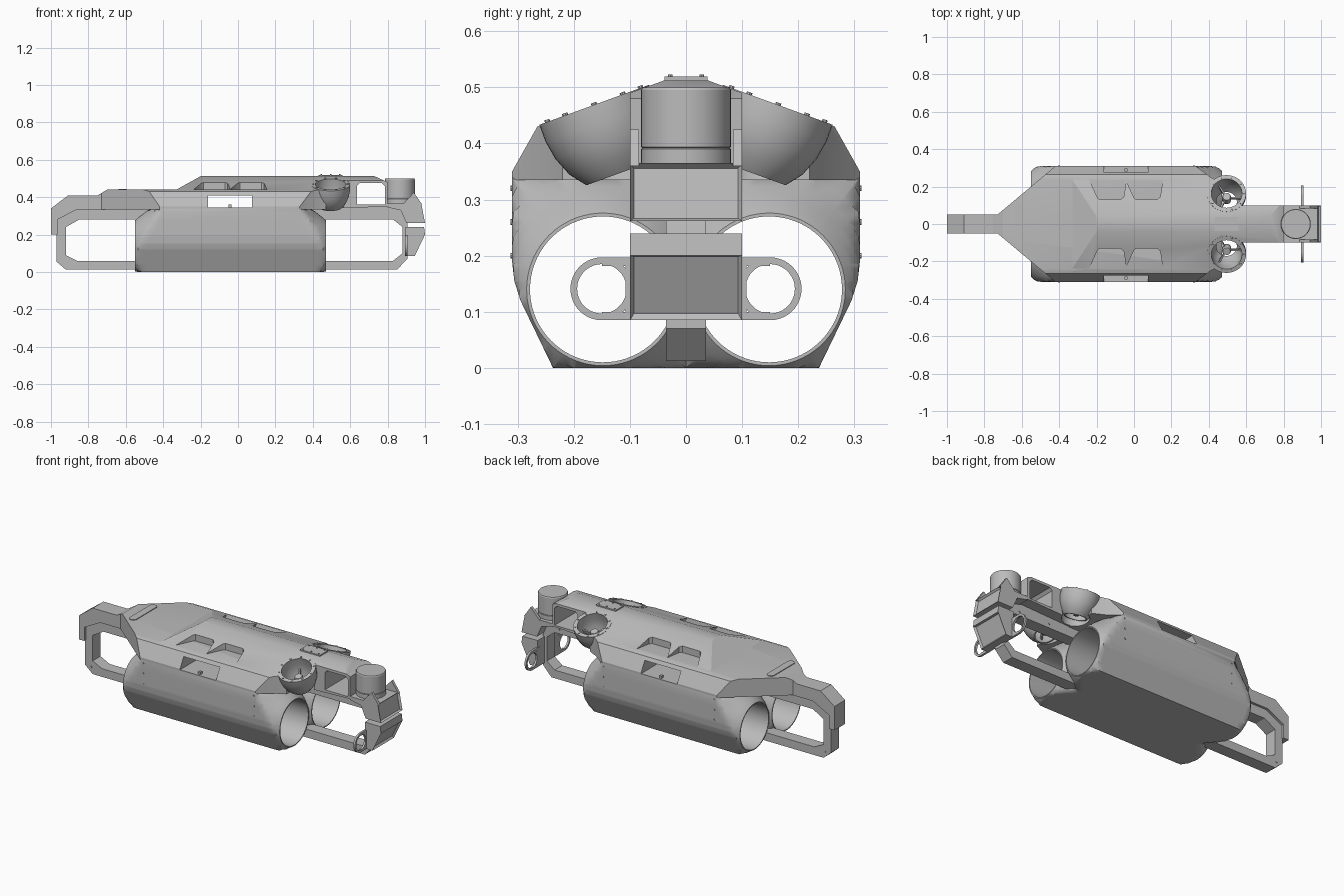
import bpy, bmesh, math
from mathutils import Matrix, Vector

if "Cube" in bpy.data.objects:
    bpy.data.objects.remove(bpy.data.objects["Cube"])

grey = bpy.data.materials.new("hull grey")
grey.use_nodes = True
grey.diffuse_color = (0.5, 0.5, 0.5, 1)
grey.node_tree.nodes["Principled BSDF"].inputs["Base Color"].default_value = (0.5, 0.5, 0.5, 1)


def finish(name, bm):
    bmesh.ops.recalc_face_normals(bm, faces=bm.faces)
    me = bpy.data.meshes.new(name)
    bm.to_mesh(me)
    bm.free()
    me.materials.append(grey)
    me.shade_smooth()
    me.set_sharp_from_angle(angle=0.5)
    ob = bpy.data.objects.new(name, me)
    bpy.context.collection.objects.link(ob)
    return ob


def prism_bm(pts, axis, lo, hi):
    """Extrude a 2D outline along an axis: y takes (x, z), z takes (x, y), x takes (y, z)."""
    place = {"x": lambda a, b, h: (h, a, b), "y": lambda a, b, h: (a, h, b),
             "z": lambda a, b, h: (a, b, h)}[axis]
    bm = bmesh.new()
    low, high = [[bm.verts.new(place(a, b, h)) for a, b in pts] for h in (lo, hi)]
    bm.faces.new(low)
    bm.faces.new(high)
    for i in range(len(pts)):
        j = (i + 1) % len(pts)
        bm.faces.new((low[i], low[j], high[j], high[i]))
    bmesh.ops.recalc_face_normals(bm, faces=bm.faces)
    return bm


def prism(name, pts, axis, lo, hi):
    return finish(name, prism_bm(pts, axis, lo, hi))


def box(name, x0, x1, y0, y1, z0, z1):
    return prism(name, [(x0, y0), (x1, y0), (x1, y1), (x0, y1)], "z", z0, z1)


def bridge(name, rings, closed=False):
    """Skin a list of equal rings of points, capped or joined end to end."""
    bm = bmesh.new()
    vs = [[bm.verts.new(p) for p in r] for r in rings]
    n = len(vs[0])
    for k in range(len(vs) if closed else len(vs) - 1):
        a, b = vs[k], vs[(k + 1) % len(vs)]
        for i in range(n):
            bm.faces.new((a[i], a[(i + 1) % n], b[(i + 1) % n], b[i]))
    if not closed:
        bm.faces.new(vs[0])
        bm.faces.new(vs[-1])
    return finish(name, bm)


def revolve(name, profile, mat, closed=False, n=40):
    turn = [2 * math.pi * i / n for i in range(n)]
    rings = [[mat @ Vector((r * math.cos(t), r * math.sin(t), h)) for t in turn] for r, h in profile]
    return bridge(name, rings, closed)


def slice_off(bm, co, no):
    bmesh.ops.bisect_plane(bm, geom=bm.verts[:] + bm.edges[:] + bm.faces[:],
                           plane_co=co, plane_no=no, clear_outer=True)
    bmesh.ops.holes_fill(bm, edges=[e for e in bm.edges if e.is_boundary], sides=0)


def carve(ob, cutters):
    for c in cutters:
        c.hide_render = True
        m = ob.modifiers.new("cut", "BOOLEAN")
        m.operation, m.solver, m.object = "DIFFERENCE", "EXACT", c
    bpy.context.view_layer.update()
    me = bpy.data.meshes.new_from_object(ob.evaluated_get(bpy.context.evaluated_depsgraph_get()))
    ob.modifiers.clear()
    ob.data = me
    me.shade_smooth()
    me.set_sharp_from_angle(angle=0.5)


def discard(obs):
    for c in obs:
        bpy.data.objects.remove(c)


# Lower hull: two open tunnels whose skins blend from round mouths to the hull section
CY, CZ, MOUTH, BORE = 0.148, 0.14, 0.136, 0.13
section = [(0, 0), (0.237, 0), (0.295, 0.12), (0.306, 0.155), (0.31, 0.19), (0.31, 0.34), (0, 0.34)]
angles = sorted([2 * math.pi * i / 72 + 0.01 for i in range(72)]
                + [math.atan2(z - CZ, y - CY) % (2 * math.pi) for y, z in section])


def reach(t):
    best = 9
    for (y0, z0), (y1, z1) in zip(section, section[1:] + section[:1]):
        ny, nz = z1 - z0, y0 - y1
        along = ny * math.cos(t) + nz * math.sin(t)
        if along > 1e-6:
            best = min(best, (ny * (y0 - CY) + nz * (z0 - CZ)) / along)
    return best


flare = [(0, MOUTH), (0.015, 0.15), (0.035, 0.165), (0.06, 0.185), (0.09, 0.21), (0.12, 0.24), (0.14, 0.4)]
stations = [(-0.55, BORE)] + [(-0.55 + d, r) for d, r in flare]
stations += [(0.47 - d, r) for d, r in reversed(flare)] + [(0.47, BORE)]
for side, label in ((1, "left"), (-1, "right")):
    rings = []
    for x, r in stations:
        radii = [r if r <= MOUTH else min(r, reach(t)) for t in angles]
        rings.append([(x, side * (CY + q * math.cos(t)), CZ + q * math.sin(t))
                      for q, t in zip(radii, angles)])
    bridge(label + "_tunnel_hull", rings, True)
    for x in (-0.40, 0.32):
        for k in range(5):
            bolt = Matrix.Translation((x, side * 0.309, 0.2 + 0.03 * k)) @ Matrix.Rotation(math.pi / 2, 4, "X")
            if k % 2 == 0:
                revolve(label + "_panel_bolt", [(0.005, -0.004), (0.005, 0.004)], bolt, n=8)

# Upper cowl: plan outline trimmed by sloping planes
half = [(-0.78, 0.05), (-0.73, 0.05), (-0.70, 0.075), (-0.42, 0.31), (0.33, 0.31), (0.41, 0.25), (0.47, 0.22)]
plan = half + [(x, -y) for x, y in reversed(half)]


def trimmed(z0, z1, planes):
    bm = prism_bm(plan, "z", z0, z1)
    for co, no in planes:
        slice_off(bm, co, no)
    return bm


shoulders = [((0, s * 0.31, 0.35), (0, s * 0.08, 0.045)) for s in (1, -1)]
slopes = [((0, s * 0.265, 0.43), (0, s * 0.082, 0.225)) for s in (1, -1)]
cowl = finish("cowl_base", trimmed(0.335, 0.44, shoulders + slopes + [((-0.70, 0, 0.44), (-0.03, 0, 0.05))]))
roof = finish("cowl_roof", trimmed(0.42, 0.512, shoulders + slopes + [((-0.33, 0, 0.44), (-0.072, 0, 0.13))]))

# Front neck with a see-through window
bm = prism_bm([(0.4, 0.512), (0.73, 0.512), (0.80, 0.48), (0.80, 0.35), (0.4, 0.335)], "y", -0.1, 0.1)
for co, no in slopes:
    slice_off(bm, co, no)
neck = finish("front_neck", bm)
window = prism("window_cutter", [(0.635, 0.36), (0.635, 0.46), (0.65, 0.475), (0.77, 0.475),
                                 (0.785, 0.46), (0.785, 0.36)], "y", -0.3, 0.3)

# Vertical thruster ducts, tilted with the roof slope
duct_cutters = []
for s, label in ((1, "left"), (-1, "right")):
    mat = Matrix.Translation((0.495, s * 0.163, 0.467)) @ Matrix.Rotation(-s * 0.349, 4, "X")
    revolve(label + "_duct", [(0.082, 0.002), (0.104, 0.002), (0.104, -0.03), (0.098, -0.065), (0.084, -0.1),
                              (0.062, -0.128), (0.055, -0.128), (0.075, -0.09), (0.082, -0.04)], mat, True)
    duct_cutters.append(revolve("duct_cutter", [(0.1, 0.1), (0.1, -0.04), (0.08, -0.1), (0.058, -0.2)], mat))
    revolve(label + "_duct_hub", [(0.02, -0.05), (0.024, -0.06), (0.024, -0.1), (0.014, -0.12)], mat, n=20)
    for k in range(3):
        blade = prism_bm([(0, -0.004), (0.08, -0.004), (0.08, 0.004), (0, 0.004)], "z", -0.085, -0.065)
        bmesh.ops.transform(blade, matrix=mat @ Matrix.Rotation(k * 2.094, 4, "Z"), verts=blade.verts)
        finish(label + "_duct_strut", blade)
    for k in range(10):
        stud = mat @ Matrix.Rotation(k * 0.628, 4, "Z") @ Matrix.Translation((0.093, 0, 0))
        revolve(label + "_duct_bolt", [(0.005, 0), (0.005, 0.006)], stud, n=8)

# Roof pockets and side grab openings
pockets = []
for s in (1, -1):
    for x in (0, 0.275):
        outline = [(-0.265, 0.30), (-0.245, 0.25), (-0.195, 0.14), (-0.185, 0.132), (-0.07, 0.132),
                   (-0.055, 0.145), (-0.03, 0.30)]
        if x:
            outline = [(0.04 - 0.265 - px - 0.03, py) for px, py in outline]
            outline = [(-0.265 - 0.03 - px, py) for px, py in [(a + 0.04, b) for a, b in outline]]
        pockets.append(prism("pocket_cutter", [(px + x, s * py) for px, py in outline], "z", 0.439, 0.6))
grab = box("grab_cutter", -0.16, 0.075, -0.4, 0.4, 0.345, 0.41)
carve(cowl, duct_cutters + [grab])
carve(roof, duct_cutters + pockets)
carve(neck, duct_cutters + [window])
discard(duct_cutters + pockets + [grab, window])
for s in (1, -1):
    box("grab_divider", -0.05, -0.035, s * 0.29 - 0.008, s * 0.29 + 0.008, 0.343, 0.36)

# Roof plates
box("service_plate", 0.43, 0.56, -0.038, 0.038, 0.511, 0.519)
for x in (0.445, 0.495, 0.545):
    for y in (-0.028, 0.028):
        revolve("plate_bolt", [(0.004, 0), (0.004, 0.005)], Matrix.Translation((x, y, 0.518)), n=8)
slot = [(-0.617 + 0.022 * math.cos(t), (0.09 if math.sin(t) > 0 else -0.09) + 0.022 * math.sin(t))
        for t in [math.pi * (k + 0.5) / 8 for k in range(16)]]
prism("rear_slot_plate", slot, "z", 0.438, 0.444)

# Carrying frames at both ends
prism("rear_frame", [(-0.4, 0.012), (-0.92, 0.012), (-0.97, 0.055), (-0.97, 0.28), (-0.9, 0.335), (-0.4, 0.335),
                     (-0.4, 0.28), (-0.85, 0.28), (-0.92, 0.24), (-0.92, 0.09), (-0.86, 0.06), (-0.4, 0.06)],
      "y", -0.036, 0.036)
prism("front_frame", [(0.32, 0.012), (0.85, 0.012), (0.905, 0.07), (0.905, 0.28), (0.87, 0.35), (0.32, 0.35),
                      (0.32, 0.28), (0.83, 0.28), (0.88, 0.24), (0.88, 0.1), (0.83, 0.06), (0.32, 0.06)],
      "y", -0.036, 0.036)
prism("tail_cover", [(-1, 0.2), (-1, 0.34), (-0.91, 0.408), (-0.72, 0.408), (-0.68, 0.335), (-0.86, 0.335),
                     (-0.965, 0.28), (-0.965, 0.2)], "y", -0.05, 0.05)
for s in (1, -1):
    for x in (-0.93, -0.6, 0.6, 0.8):
        pin = Matrix.Translation((x, s * 0.036, 0.305 if x > -0.9 else 0.05)) @ Matrix.Rotation(math.pi / 2, 4, "X")
        revolve("frame_bolt", [(0.006, -0.003), (0.006, 0.003)], pin, n=8)


# Nose blocks with recessed front faces
def nose(name, pts):
    bm = prism_bm(pts, "y", -0.1, 0.1)
    front = max((f for f in bm.faces if f.normal.x > 0.5), key=lambda f: f.calc_area())
    bmesh.ops.inset_individual(bm, faces=[front], thickness=0.01, depth=-0.012)
    finish(name, bm)


nose("upper_nose", [(0.80, 0.365), (0.98, 0.365), (1.0, 0.262), (0.90, 0.262), (0.87, 0.33), (0.80, 0.345)])
nose("lower_nose", [(0.895, 0.24), (0.995, 0.24), (1.0, 0.2), (0.945, 0.085), (0.895, 0.085)])
for s in (1, -1):
    prism("nose_cheek", [(0.88, 0.36), (0.94, 0.425), (0.985, 0.36)], "y", s * 0.092 - 0.008, s * 0.092 + 0.008)

# Sensor drum
revolve("sensor_drum", [(0.08, 0.362), (0.08, 0.39), (0.078, 0.392), (0.08, 0.394), (0.08, 0.495), (0.077, 0.5)],
        Matrix.Translation((0.865, 0, 0)), n=48)

# Lamp rings on a cross plate
for s, label in ((1, "left"), (-1, "right")):
    ring = Matrix.Translation((0.9, s * 0.15, 0.141)) @ Matrix.Rotation(math.pi / 2, 4, "Y")
    revolve(label + "_lamp_ring", [(0.044, -0.006), (0.056, -0.006), (0.056, 0.006), (0.044, 0.006)], ring, True)
    for z0, z1 in ((0.085, 0.1), (0.182, 0.197)):
        box(label + "_lamp_bracket", 0.894, 0.906, min(s * 0.08, s * 0.15), max(s * 0.08, s * 0.15), z0, z1)
    box(label + "_lamp_web", 0.894, 0.906, min(s * 0.08, s * 0.108), max(s * 0.08, s * 0.108), 0.09, 0.192)
